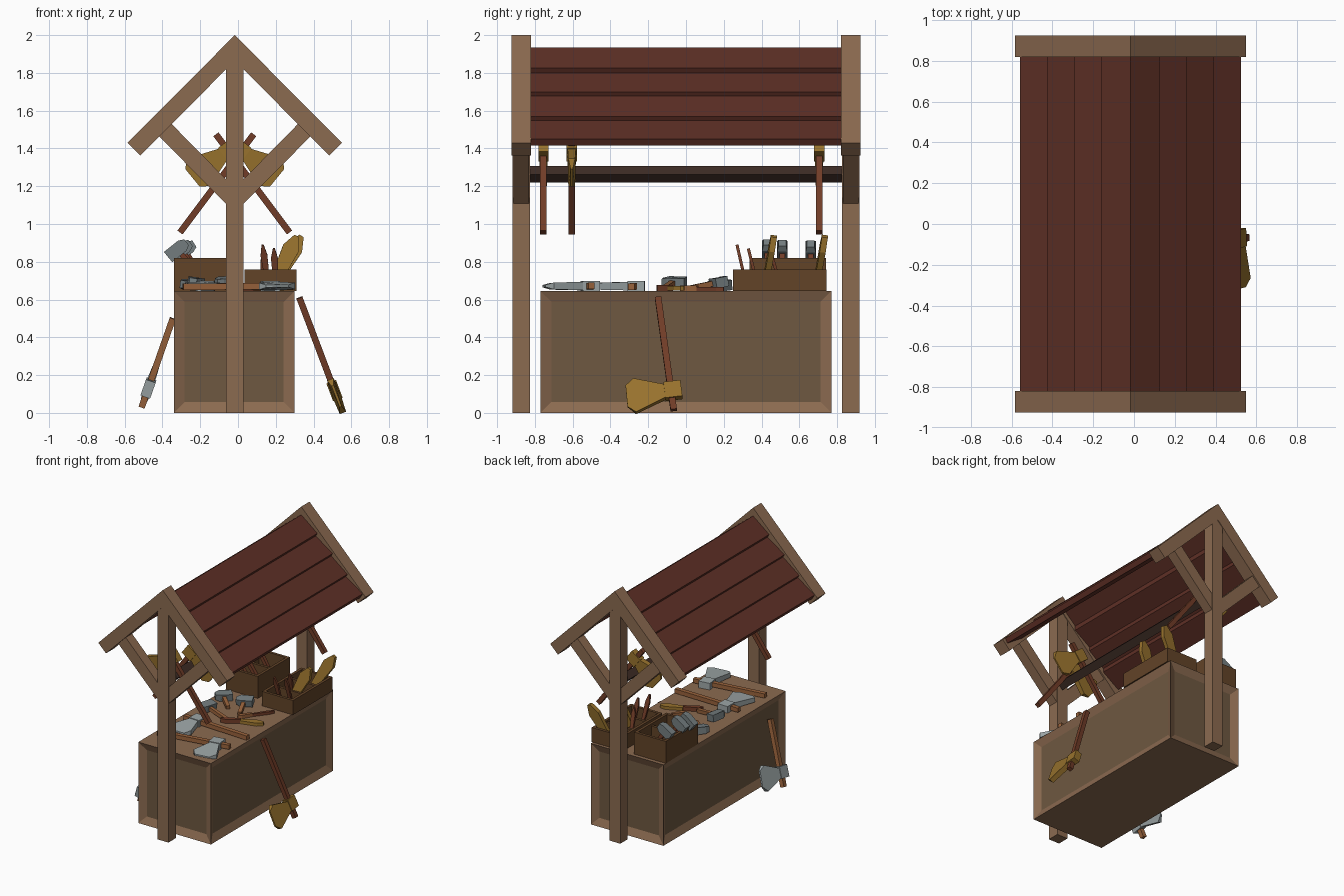
import bpy, bmesh
from mathutils import Matrix, Vector

if "Cube" in bpy.data.objects:
    bpy.data.objects.remove(bpy.data.objects["Cube"])

def mat(name, hexcol):
    m = bpy.data.materials.new(name)
    c = [int(hexcol[i:i + 2], 16) / 255 for i in (0, 2, 4)]
    m.diffuse_color = (*[v ** 2.2 for v in c], 1)
    m.use_nodes = True
    m.node_tree.nodes["Principled BSDF"].inputs["Base Color"].default_value = m.diffuse_color
    return m

WOOD, PANEL = mat("wood", "8A6A51"), mat("panel_wood", "6E5943")
ROOF, CRATE = mat("roof_wood", "5E332A"), mat("crate_wood", "62452C")
DARK, LIGHT = mat("red_handle", "713F2C"), mat("light_handle", "98633E")
BEAM = mat("beam_wood", "40302A")
GOLD, STEEL, IRON = mat("brass", "977231"), mat("steel", "9BA4A5"), mat("iron", "727B7D")

def finish(name, bm, *mats):
    bmesh.ops.recalc_face_normals(bm, faces=bm.faces)
    me = bpy.data.meshes.new(name)
    bm.to_mesh(me)
    bm.free()
    for m in mats:
        me.materials.append(m)
    ob = bpy.data.objects.new(name, me)
    bpy.context.collection.objects.link(ob)
    return ob

def prism(name, pts, half, m, M):
    """Local xy outline, extruded along local z; a third value in a point overrides half thickness."""
    bm = bmesh.new()
    rings = []
    for s in (1, -1):
        rings.append([bm.verts.new(M @ Vector((p[0], p[1], s * (p[2] if len(p) > 2 else half)))) for p in pts])
        bm.faces.new(rings[-1])
    for i in range(len(pts)):
        j = (i + 1) % len(pts)
        bm.faces.new((rings[0][i], rings[0][j], rings[1][j], rings[1][i]))
    return finish(name, bm, m)

def rect(x0, x1, y0, y1):
    return [(x0, y0), (x1, y0), (x1, y1), (x0, y1)]

def frame(o, end, side):
    """Local y runs from o to end, local x leans toward side."""
    d = (Vector(end) - Vector(o)).normalized()
    b = Vector(side)
    b = (b - d * b.dot(d)).normalized()
    M = Matrix((b, d, b.cross(d))).transposed().to_4x4()
    M.translation = Vector(o)
    return M

def upright(y):
    """Outline drawn in the xz plane around the ridge line."""
    return Matrix(((1, 0, 0, -0.017), (0, 0, -1, y), (0, 1, 0, 0), (0, 0, 0, 1)))

def box(name, lo, hi, m):
    M = Matrix.Translation((0, 0, (lo[2] + hi[2]) / 2))
    return prism(name, rect(lo[0], hi[0], lo[1], hi[1]), (hi[2] - lo[2]) / 2, m, M)

# counter with recessed panels
bm = bmesh.new()
bmesh.ops.create_cube(bm, size=1, matrix=Matrix.Translation((-0.02, 0, 0.3225)) @ Matrix.Diagonal((0.64, 1.54, 0.645, 1)))
sides = [f for f in bm.faces if abs(f.normal.z) < 0.5]
bmesh.ops.inset_individual(bm, faces=sides, thickness=0.082, depth=-0.025)
for f in sides:
    f.material_index = 1
finish("counter", bm, WOOD, PANEL)

# posts, rafters and braces at both ends
for end, y in (("front", -0.872), ("back", 0.872)):
    U = upright(y)
    prism(end + "_post", rect(-0.047, 0.047, 0, 1.9), 0.047, WOOD, U)
    for side, s in (("left", -1), ("right", 1)):
        raft = [(0, 2), (0.567, 1.43), (0.5, 1.363), (0, 1.865)]
        brace = [(0, 1.06), (0.4, 1.463), (0.335, 1.53), (0, 1.19)]
        prism(f"{end}_{side}_rafter", [(s * x, z) for x, z in raft], 0.052, WOOD, U)
        prism(f"{end}_{side}_brace", [(s * x, z) for x, z in brace], 0.04, WOOD, U)

# overlapping roof planks
xs = [0, 0.142, 0.277, 0.407, 0.542]
tops, lows = [1.935, 1.79, 1.67, 1.54], [1.825, 1.70, 1.57, 1.45]
for side, s in (("left", -1), ("right", 1)):
    for i in range(4):
        a, b = xs[i], xs[i + 1]
        a2 = max(0, a - 0.025)
        q = [(a2, tops[i] + (a - a2) * 0.7), (b, lows[i]), (b - 0.02, lows[i] - 0.035), (a2, tops[i] - 0.03)]
        prism(f"{side}_roof_plank_{i + 1}", [(s * x, z) for x, z in q], 0.82, ROOF, upright(0))

# hanging rail
prism("hanging_rail", [(0, 1.22), (0.043, 1.263), (0, 1.306), (-0.043, 1.263)], 0.83, BEAM, upright(0))

def axe(name, grip, top, side, metal, wood):
    M = frame(grip, top, side)
    L = (Vector(top) - Vector(grip)).length
    prism(name + "_handle", rect(-0.017, 0.017, 0, L), 0.017, wood, M)
    M = M @ Matrix.Translation((0, L - 0.65, 0))
    prism(name + "_collar", rect(-0.055, 0.035, 0.495, 0.585), 0.027, metal, M)
    prism(name + "_blade", [(0.035, 0.505, 0.022), (0.19, 0.45, 0.018), (0.235, 0.48, 0.006),
                            (0.24, 0.6, 0.006), (0.2, 0.64, 0.018), (0.035, 0.58, 0.022)], 0, metal, M)

def hammer(name, grip, top, side, wood=LIGHT):
    M = frame(grip, top, side)
    L = (Vector(top) - Vector(grip)).length
    prism(name + "_handle", rect(-0.014, 0.014, 0, L), 0.014, wood, M)
    prism(name + "_head", [(-0.06, L - 0.045, 0.02), (-0.03, L - 0.06), (0.065, L - 0.06), (0.065, L + 0.01),
                           (-0.03, L + 0.01), (-0.06, L - 0.005, 0.02)], 0.027, IRON, M)

def blade(name, base, tip, side, w, m, t=0.012):
    L = (Vector(tip) - Vector(base)).length
    prism(name, [(-w * 0.6, 0), (w * 0.6, 0), (w, L * 0.75), (w * 0.3, L), (-w * 0.3, L), (-w, L * 0.75)],
          t, m, frame(base, tip, side))

# axes hung on the rail
for i, (y, s) in enumerate(((-0.755, 1), (-0.605, -1), (0.705, 1))):
    axe(f"hung_axe_{i + 1}", (-0.017 + s * 0.29, y, 0.955), (-0.017 - s * 0.1, y, 1.475), (-s, 0, -0.8), GOLD, DARK)

# axes leaning on the counter
axe("right_leaning_axe", (0.325, -0.148, 0.61), (0.55, -0.065, 0.015), (0, -1, 0), GOLD, DARK)
axe("left_leaning_axe", (-0.345, -0.57, 0.5), (-0.51, -0.5, 0.03), (0, 1, 0), STEEL, LIGHT)

# axes lying on the counter
axe("counter_axe_1", (0.29, -0.29, 0.667), (-0.28, -0.27, 0.672), (0, -1, 0), STEEL, LIGHT)
axe("counter_axe_2", (-0.29, -0.59, 0.667), (0.28, -0.5, 0.672), (0, -1, 0), STEEL, LIGHT)

# hammers and knives lying on the counter
hammer("counter_hammer_1", (-0.03, -0.11, 0.66), (-0.25, -0.06, 0.695), (0, 1, 0))
hammer("counter_hammer_2", (0.0, 0.02, 0.66), (-0.07, 0.19, 0.695), (1, 0.3, 0))
hammer("counter_hammer_3", (-0.13, 0.06, 0.66), (-0.27, 0.19, 0.68), (0.3, 1, 0))
blade("knife_blade", (0.08, -0.08, 0.66), (0.24, -0.02, 0.66), (0, 1, 0), 0.03, GOLD)
blade("knife_handle", (0.08, -0.08, 0.662), (-0.05, -0.15, 0.662), (0, 1, 0), 0.02, DARK, 0.016)
blade("file_blade", (0.08, 0.06, 0.655), (0.18, 0.2, 0.655), (1, 0, 0), 0.012, DARK)
blade("file_handle", (0.08, 0.06, 0.66), (0.02, -0.03, 0.66), (1, 0, 0), 0.016, LIGHT, 0.014)

def crate(name, x0, x1, y0, y1, h, dividers):
    z, t = 0.645, 0.022
    box(name + "_base", (x0, y0, z), (x1, y1, z + 0.02), CRATE)
    for i, x in enumerate((x0, x1 - t)):
        box(f"{name}_side_{i + 1}", (x, y0, z), (x + t, y1, z + h), CRATE)
    for i, y in enumerate((y0, y1 - t)):
        box(f"{name}_end_{i + 1}", (x0 + t, y, z), (x1 - t, y + t, z + h), CRATE)
    for i, y in enumerate(dividers):
        box(f"{name}_divider_{i + 1}", (x0 + t, y, z), (x1 - t, y + t, z + h * 0.9), CRATE)

# crates
crate("low_crate", 0.035, 0.31, 0.25, 0.745, 0.115, (0.4, 0.57))
crate("tall_crate", -0.34, -0.06, 0.335, 0.74, 0.175, (0.53,))

# tools standing in the crates
for i, y in enumerate((0.43, 0.51, 0.66)):
    hammer(f"crate_hammer_{i + 1}", (-0.17, y, 0.68), (-0.335 + 0.02 * i, y, 0.885), (-1, 0, -0.75), DARK)
for i, y in enumerate((0.45, 0.72)):
    blade(f"crate_brass_blade_{i + 1}", (0.19, y - 0.03, 0.68), (0.31 + 0.025 * i, y + 0.015, 0.935), (1, 0, -0.5), 0.045, GOLD, 0.016)
for i, (x, y) in enumerate(((0.13, 0.29), (0.17, 0.35), (0.1, 0.47))):
    blade(f"crate_chisel_{i + 1}", (x + 0.03, y + 0.03, 0.67), (x + 0.02 * i, y - 0.02, 0.89 - 0.02 * i), (1, 0, 0), 0.018, DARK, 0.008)
